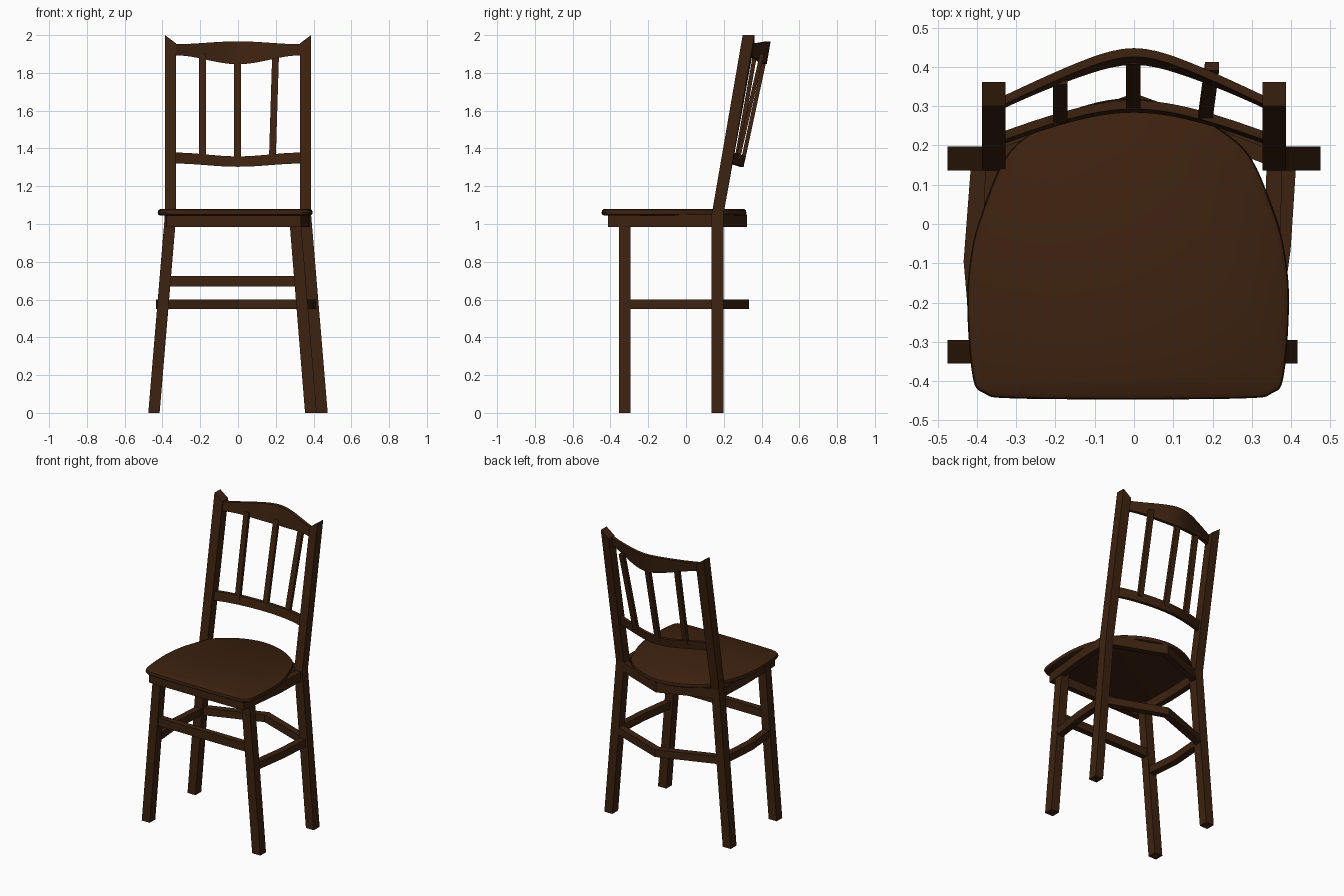
import bpy, bmesh, math
from mathutils import Vector

if "Cube" in bpy.data.objects:
    bpy.data.objects.remove(bpy.data.objects["Cube"])

wood = bpy.data.materials.new("dark_brown_wood")
wood.diffuse_color = (0.046, 0.016, 0.005, 1)
wood.use_nodes = True
wood.node_tree.nodes["Principled BSDF"].inputs["Base Color"].default_value = wood.diffuse_color


def loft(name, rings, closed=False, smooth=False):
    """Skin a row of equal-sized point rings; caps the ends unless closed."""
    bm = bmesh.new()
    vs = [[bm.verts.new(p) for p in r] for r in rings]
    n, k = len(rings), len(rings[0])
    for i in range(n if closed else n - 1):
        a, b = vs[i], vs[(i + 1) % n]
        for j in range(k):
            bm.faces.new((a[j], a[(j + 1) % k], b[(j + 1) % k], b[j]))
    if not closed:
        bm.faces.new(vs[0])
        bm.faces.new(vs[-1])
    bmesh.ops.recalc_face_normals(bm, faces=bm.faces)
    me = bpy.data.meshes.new(name)
    bm.to_mesh(me)
    bm.free()
    me.materials.append(wood)
    ob = bpy.data.objects.new(name, me)
    bpy.context.collection.objects.link(ob)
    if smooth:
        bpy.ops.object.select_all(action='DESELECT')
        ob.select_set(True)
        bpy.context.view_layer.objects.active = ob
        bpy.ops.object.shade_smooth_by_angle(angle=math.radians(35))
    return ob


def rect(x0, x1, y0, y1, z, zx1=None):
    z1 = z if zx1 is None else zx1
    return [(x0, y0, z), (x1, y0, z1), (x1, y1, z1), (x0, y1, z)]


def strip(name, path, half, z0, z1, closed=False):
    """Upright band along a plan path, with mitred corners."""
    pts = [Vector(p) for p in path]
    n, rings = len(pts), []
    for i, p in enumerate(pts):
        a = pts[i - 1] if (i or closed) else None
        b = pts[(i + 1) % n] if (i < n - 1 or closed) else None
        d1 = (p - a).normalized() if a is not None else (b - p).normalized()
        d2 = (b - p).normalized() if b is not None else d1
        n1, n2 = Vector((-d1.y, d1.x)), Vector((-d2.y, d2.x))
        m = (n1 + n2).normalized()
        o = m * (half / m.dot(n1))
        rings.append([(*(p - o), z0), (*(p + o), z0), (*(p + o), z1), (*(p - o), z1)])
    return loft(name, rings, closed)


# Seat: half-width profile, smoothed, around a slightly offset centre line
half = [(0.0, -0.447), (0.30, -0.444), (0.365, -0.432), (0.396, -0.39), (0.410, -0.20),
        (0.398, -0.065), (0.370, 0.035), (0.315, 0.165), (0.240, 0.237),
        (0.13, 0.295), (0.0, 0.32)]
ctrl = [Vector(p) for p in half]
ext = [Vector((-half[1][0], half[1][1]))] + ctrl + [Vector((-half[-2][0], half[-2][1]))]
right = []
for i in range(1, len(ext) - 2):
    p0, p1, p2, p3 = ext[i - 1:i + 3]
    for s in range(5):
        t = s / 5
        right.append(0.5 * (2 * p1 + (p2 - p0) * t + (2 * p0 - 5 * p1 + 4 * p2 - p3) * t * t
                            + (3 * p1 - p0 - 3 * p2 + p3) * t ** 3))
right.append(ctrl[-1])
outline = [(p.x, p.y) for p in right] + [(-p.x, p.y) for p in right[-2:0:-1]]


def seat_ring(inset, z):
    f = 1 - inset / 0.4
    return [(-0.015 + x * f, -0.06 + (y + 0.06) * f, z) for x, y in outline]


loft("seat", [seat_ring(0.012, 1.045), seat_ring(0.003, 1.05), seat_ring(0, 1.06),
              seat_ring(0.003, 1.073), seat_ring(0.014, 1.08)], smooth=True)

# Seat apron and bent stretcher running round the sides and back
strip("seat_apron", [(-0.36, -0.393), (-0.368, -0.1), (-0.358, 0.165), (0, 0.302),
                     (0.358, 0.165), (0.352, -0.07), (0.315, -0.393)],
      0.02, 0.985, 1.05, closed=True)
strip("side_and_back_stretcher", [(-0.392, -0.325), (-0.412, -0.095), (-0.392, 0.167),
                                  (0, 0.31), (0.392, 0.167), (0.377, -0.065),
                                  (0.34, -0.325)], 0.022, 0.55, 0.6)
strip("front_stretcher", [(-0.375, -0.325), (0.32, -0.325)], 0.02, 0.67, 0.725)

# Splayed front legs
loft("front_leg_left", [rect(-0.475, -0.415, -0.355, -0.295, 0),
                        rect(-0.387, -0.328, -0.355, -0.295, 1.046)])
loft("front_leg_right", [rect(0.355, 0.417, -0.355, -0.295, 0),
                         rect(0.270, 0.330, -0.355, -0.295, 1.046)])

# Back legs running up into leaning posts with slanted tops
for side, s in (("left", -1), ("right", 1)):
    loft("back_leg_post_" + side,
         [rect(s * 0.475, s * 0.415, 0.136, 0.198, 0),
          rect(s * 0.387, s * 0.327, 0.136, 0.198, 1.05),
          rect(s * 0.387, s * 0.327, 0.300, 0.362, 2.0, 1.955)])


def rail(name, end, mid, c, tilt=0.17, thick=0.022):
    """Bowed back rail; end and mid are (back y at top, z low, z high)."""
    rings, n = [], 24
    for i in range(n + 1):
        t = -1 + 2 * i / n
        f = 1 - (math.sqrt(t * t + c * c) - c) / (math.sqrt(1 + c * c) - c)
        g = 0.5 + 0.5 * math.cos(math.pi * t)
        y = end[0] + (mid[0] - end[0]) * f
        lo = end[1] + (mid[1] - end[1]) * g
        hi = end[2] + (mid[2] - end[2]) * g
        yl = y - tilt * (hi - lo)
        x = 0.335 * t
        rings.append([(x, yl - thick, lo), (x, yl, lo), (x, y, hi), (x, y - thick, hi)])
    loft(name, rings, smooth=True)


# Back rails
rail("top_rail", (0.325, 1.893, 1.952), (0.448, 1.846, 1.967), 0.3)
rail("lower_back_rail", (0.235, 1.32, 1.378), (0.315, 1.303, 1.358), 0.6)

# Back slats
slats = {"left": ((-0.188, 0.268, 1.345), (-0.188, 0.366, 1.90)),
         "centre": ((-0.002, 0.300, 1.33), (-0.002, 0.418, 1.88)),
         "right": ((0.182, 0.275, 1.345), (0.199, 0.402, 1.90))}
for side, ends in slats.items():
    loft("back_slat_" + side,
         [rect(x - 0.018, x + 0.018, y - 0.011, y + 0.011, z) for x, y, z in ends])
